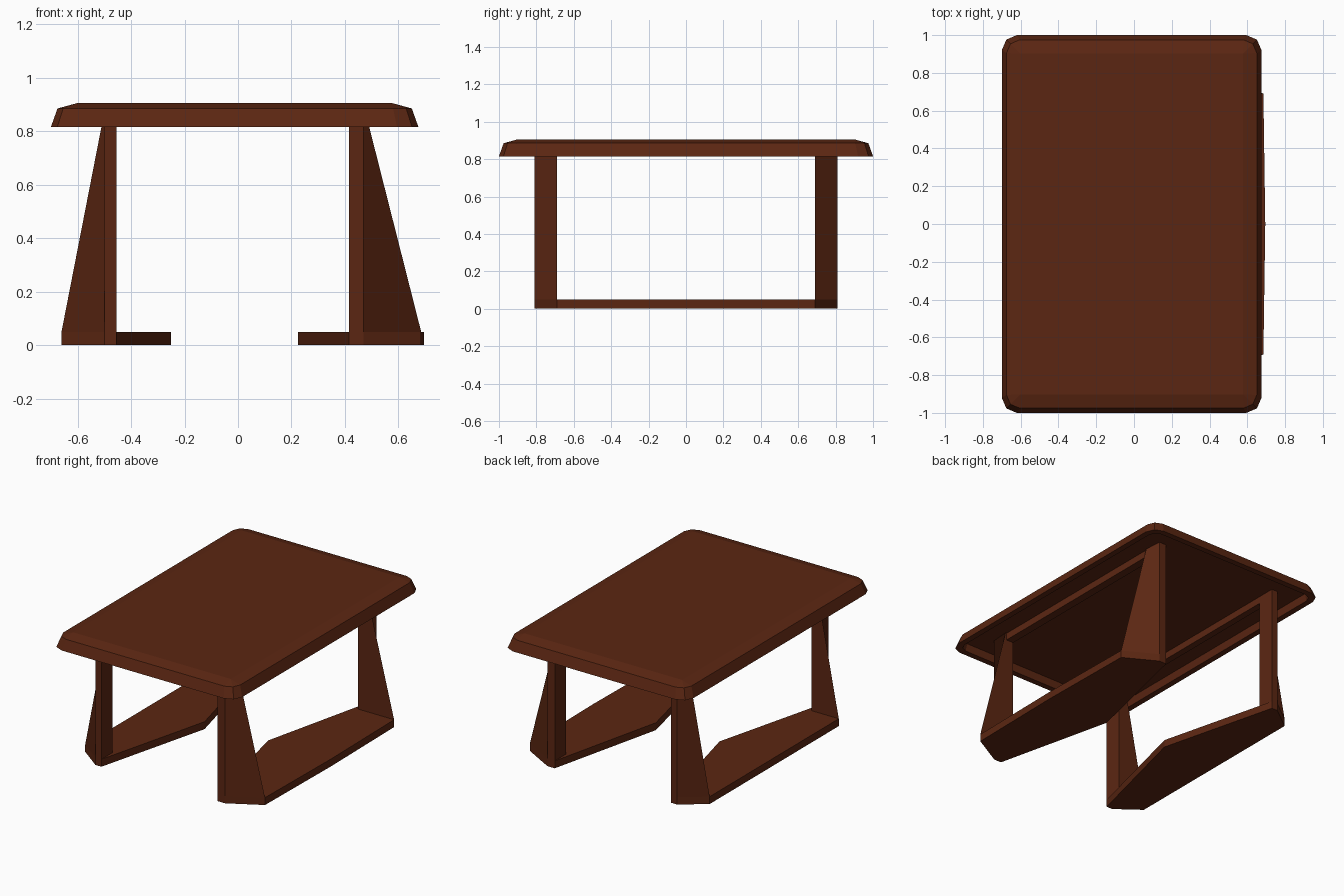
import bpy, bmesh

cube = bpy.data.objects.get("Cube")
if cube:
    bpy.data.objects.remove(cube)

# Single wood colour
wood = bpy.data.materials.new("dark_brown_wood")
wood.use_nodes = True
brown = (0.105, 0.0195, 0.006, 1)
wood.diffuse_color = brown
wood.node_tree.nodes["Principled BSDF"].inputs["Base Color"].default_value = brown


def loft(name, rings, closed=False):
    """Bridge matching rings of points; cap the ends or join last to first."""
    bm = bmesh.new()
    loops = [[bm.verts.new(p) for p in ring] for ring in rings]
    pairs = list(zip(loops, loops[1:]))
    if not closed:
        bm.faces.new(loops[0])
        bm.faces.new(loops[-1])
    for a, b in pairs:
        n = len(a)
        for i in range(n):
            j = (i + 1) % n
            bm.faces.new((a[i], a[j], b[j], b[i]))
    bmesh.ops.remove_doubles(bm, verts=bm.verts[:], dist=0.0005)
    bmesh.ops.recalc_face_normals(bm, faces=bm.faces[:])
    mesh = bpy.data.meshes.new(name)
    bm.to_mesh(mesh)
    bm.free()
    mesh.materials.append(wood)
    obj = bpy.data.objects.new(name, mesh)
    bpy.context.collection.objects.link(obj)
    return obj


CENTRE_X, HALF_X, HALF_Y = -0.0125, 0.6875, 1.0


def top_ring(inset, corner, z):
    """Rectangle whose corners are cut with two facets."""
    hx, hy, k = HALF_X - inset, HALF_Y - inset, corner * 0.3
    quarter = [(hx, hy - corner), (hx - k, hy - k), (hx - corner, hy)]
    points = []
    for sx, sy in ((1, 1), (-1, 1), (-1, -1), (1, -1)):
        part = quarter if sx == sy else quarter[::-1]
        points += [(CENTRE_X + sx * x, sy * y, z) for x, y in part]
    return points


# Tabletop: bevelled slab, hollow underneath
loft("tabletop", [
    top_ring(0.05, 0.05, 0.865),
    top_ring(0.04, 0.055, 0.815),
    top_ring(0, 0.08, 0.815),
    top_ring(0.025, 0.07, 0.885),
    top_ring(0.098, 0, 0.905),
])

LEG_Y, LEG_BACK, FOOT_Z, LEG_TOP = 0.81, 0.69, 0.05, 0.866


def leg_ring(s, inner, edge, outer, end, z):
    return [(s * inner, end * LEG_Y, z), (s * edge, end * LEG_Y, z),
            (s * outer, end * LEG_BACK, z), (s * inner, end * LEG_BACK, z)]


# Side frames: name, side sign, inner x, edge x, leg top x, foot x, bowed foot x, foot point x
sides = (
    ("left", 1, 0.415, 0.47, 0.478, 0.685, 0.695, 0.225),
    ("right", -1, 0.455, 0.50, 0.501, 0.66, 0.66, 0.25),
)
for name, s, inner, edge, top_x, foot_x, bow_x, point_x in sides:
    # Legs flare outward toward the foot
    for label, end in (("front", -1), ("back", 1)):
        loft(f"{label}_{name}_leg", [
            leg_ring(s, inner, edge, foot_x, end, FOOT_Z),
            leg_ring(s, inner, edge, top_x, end, LEG_TOP),
        ])
    # Flat foot plate pointing inward at the middle
    plan = [(inner, -LEG_Y), (edge, -LEG_Y), (foot_x, -LEG_BACK), (bow_x, 0),
            (foot_x, LEG_BACK), (edge, LEG_Y), (inner, LEG_Y), (point_x, 0)]
    loft(f"{name}_foot", [[(s * x, y, z) for x, y in plan] for z in (0, FOOT_Z)])
    # Rail joining the legs under the top
    rail = [(inner, -LEG_BACK), (edge, -LEG_BACK), (edge, LEG_BACK), (inner, LEG_BACK)]
    loft(f"{name}_rail", [[(s * x, y, z) for x, y in rail] for z in (0.817, LEG_TOP)])
